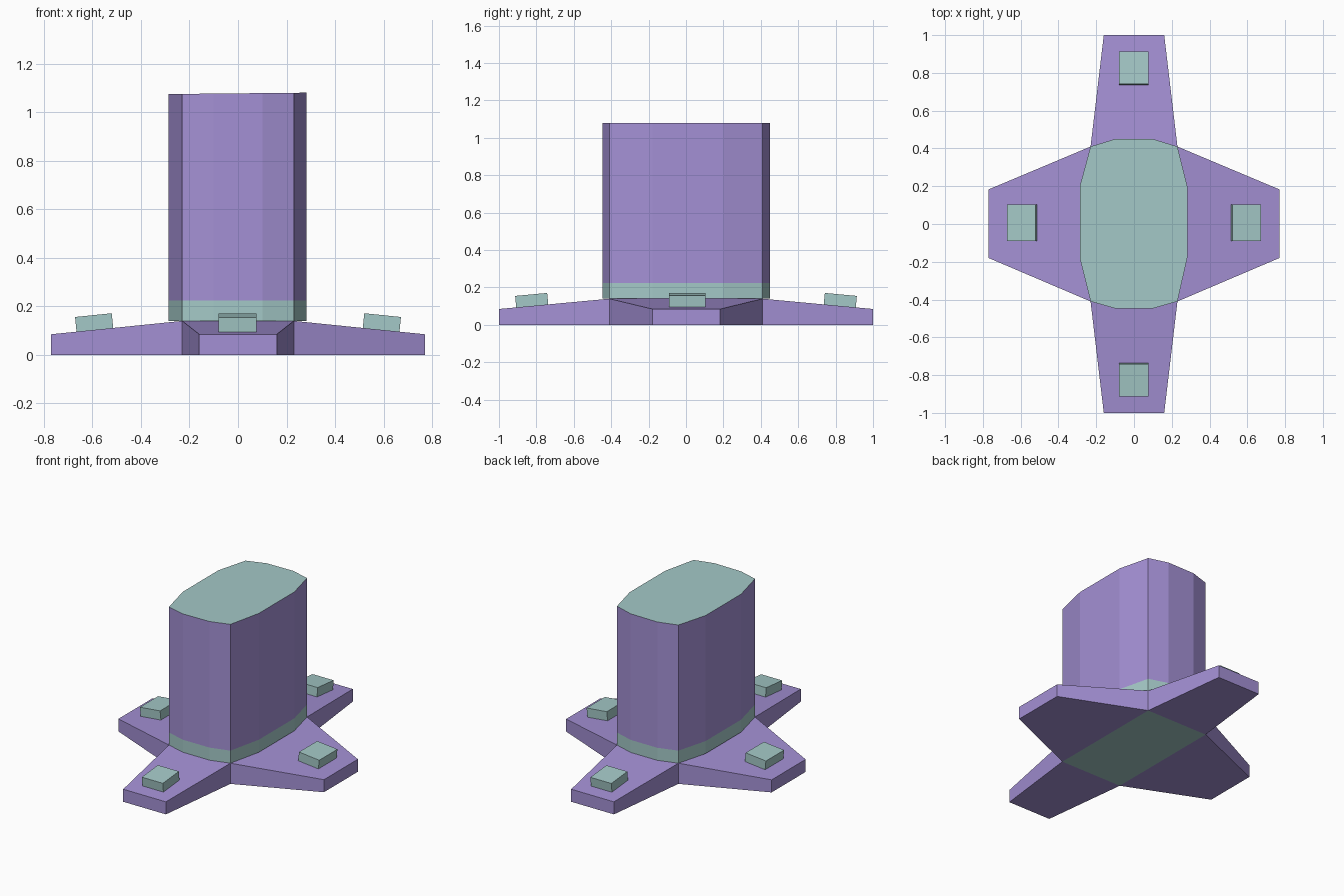
import bpy, bmesh, math
from mathutils import Matrix

if "Cube" in bpy.data.objects:
    bpy.data.objects.remove(bpy.data.objects["Cube"])


def material(name, color):
    m = bpy.data.materials.new(name)
    m.diffuse_color = (*color, 1)
    m.use_nodes = True
    m.node_tree.nodes["Principled BSDF"].inputs["Base Color"].default_value = m.diffuse_color
    return m


MATS = [material("purple", (0.37, 0.28, 0.66)), material("pale_teal", (0.37, 0.58, 0.57))]


def finish(bm, name):
    bmesh.ops.recalc_face_normals(bm, faces=bm.faces[:])
    mesh = bpy.data.meshes.new(name)
    bm.to_mesh(mesh)
    bm.free()
    for m in MATS:
        mesh.materials.append(m)
    ob = bpy.data.objects.new(name, mesh)
    bpy.context.collection.objects.link(ob)
    return ob


def bridge(bm, a, b, mat):
    n = len(a)
    for i in range(n):
        j = (i + 1) % n
        bm.faces.new((a[i], a[j], b[j], b[i])).material_index = mat


# Cross-shaped foot: four tapering arms sloping down from the column
outline = [(0.23, -0.41), (0.77, -0.18), (0.77, 0.183),
           (0.23, 0.41), (0.16, 1), (-0.16, 1),
           (-0.23, 0.41), (-0.77, 0.183), (-0.77, -0.18),
           (-0.23, -0.41), (-0.16, -1), (0.16, -1)]
bm = bmesh.new()
low = [bm.verts.new((x, y, 0)) for x, y in outline]
high = [bm.verts.new((x, y, 0.085 if i % 3 else 0.14)) for i, (x, y) in enumerate(outline)]
bridge(bm, low, high, 0)
for ring in (low, high):
    for i in range(0, 12, 3):
        bm.faces.new([ring[(i + k) % 12] for k in range(4)])
bm.faces.new(low[::3]).material_index = 1
finish(bm, "cross_foot")

# Twelve-sided column with a pale collar and a very slightly tilted top
profile = [(0.282, -0.18), (0.282, 0.2), (0.23, 0.41), (0.1, 0.45),
           (-0.1, 0.45), (-0.23, 0.41), (-0.287, 0.2), (-0.287, -0.18),
           (-0.23, -0.41), (-0.1, -0.447), (0.1, -0.447), (0.23, -0.41)]
bm = bmesh.new()
rings = [[bm.verts.new((x, y, z + tilt * x)) for x, y in profile]
         for z, tilt in ((0.14, 0), (0.225, 0), (1.078, 0.01))]
bridge(bm, rings[0], rings[1], 1)
bridge(bm, rings[1], rings[2], 0)
bm.faces.new(rings[0]).material_index = 1
bm.faces.new(rings[2]).material_index = 1
finish(bm, "column")


# One tilted pad lying on each arm
def pad(name, turn, dist, length, width, slope, z, shift):
    bm = bmesh.new()
    bmesh.ops.create_cube(bm, size=1)
    bmesh.ops.scale(bm, vec=(length, width, 0.062), verts=bm.verts)
    m = (Matrix.Rotation(turn, 4, 'Z') @ Matrix.Translation((dist, shift, z))
         @ Matrix.Rotation(slope, 4, 'Y'))
    bmesh.ops.transform(bm, matrix=m, verts=bm.verts)
    for f in bm.faces:
        f.material_index = 1
    finish(bm, name)


for side, turn, sign in (("right", 0, 1), ("left", math.pi, -1)):
    pad(side + "_pad", turn, 0.593, 0.152, 0.195, math.radians(5.8), 0.133, 0.007 * sign)
for side, turn, sign in (("back", math.pi / 2, 1), ("front", -math.pi / 2, -1)):
    pad(side + "_pad", turn, 0.825, 0.172, 0.157, math.radians(5.3), 0.132, 0.002 * sign)
